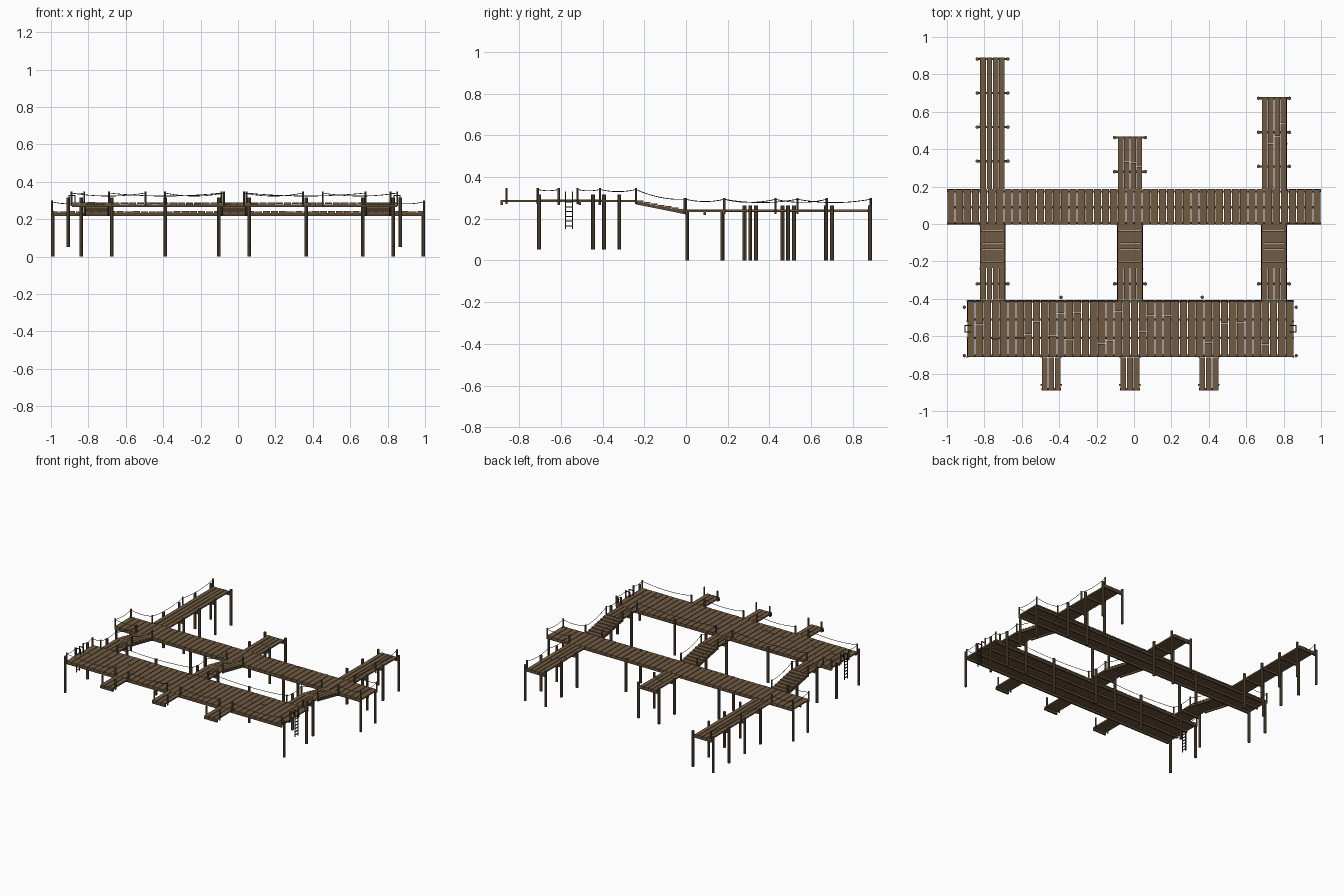
import bpy, bmesh, math, random
from mathutils import Matrix, Vector

if "Cube" in bpy.data.objects:
    bpy.data.objects.remove(bpy.data.objects["Cube"])

random.seed(4)

def material(name, col):
    m = bpy.data.materials.new(name)
    m.diffuse_color = (*col, 1)
    m.use_nodes = True
    m.node_tree.nodes["Principled BSDF"].inputs["Base Color"].default_value = m.diffuse_color
    return m

PLANK = material("weathered plank brown", (0.165, 0.105, 0.055))
BEAM = material("beam brown", (0.105, 0.068, 0.036))
POST = material("post brown", (0.125, 0.085, 0.045))
ROPE = material("rope and iron dark", (0.035, 0.030, 0.025))

LOW, HIGH = 0.243, 0.29      # deck surface heights
T = 0.010                    # plank thickness
RAMPS = [(-0.822, -0.69), (-0.088, 0.045), (0.682, 0.815)]
STUBS = [(-0.495, -0.39), (-0.075, 0.032), (0.347, 0.453)]
FINGER_ENDS = [0.89, 0.47, 0.68]

def box(bm, x0, x1, y0, y1, z0, z1):
    m = Matrix.Translation(((x0 + x1) / 2, (y0 + y1) / 2, (z0 + z1) / 2))
    bmesh.ops.create_cube(bm, size=1, matrix=m @ Matrix.Diagonal((x1 - x0, y1 - y0, z1 - z0, 1)))

def post(bm, x, y, z0, z1, r, sides=8):
    bmesh.ops.create_cone(bm, cap_ends=True, segments=sides, radius1=r, radius2=r, depth=z1 - z0,
                          matrix=Matrix.Translation((x, y, (z0 + z1) / 2)))

def finish(bm, name, mat):
    me = bpy.data.meshes.new(name)
    bm.to_mesh(me)
    bm.free()
    me.materials.append(mat)
    ob = bpy.data.objects.new(name, me)
    bpy.context.collection.objects.link(ob)
    return ob

def planks(name, x0, x1, y0, y1, top, count, split=True):
    """Deck of boards running along y, some with a staggered butt joint."""
    bm = bmesh.new()
    w, g = (x1 - x0) / count, 0.0022
    for i in range(count):
        a, b = x0 + i * w + g, x0 + (i + 1) * w - g
        cuts = [y0, y1]
        if split and random.random() < 0.7:
            cuts.insert(1, y0 + (y1 - y0) * random.uniform(0.2, 0.8))
        for c, d in zip(cuts, cuts[1:]):
            e = random.uniform(-0.0008, 0.0008)
            box(bm, a, b, c + 0.001, d - 0.001, top - T + e, top + e)
    return finish(bm, name, PLANK)

# Decks
planks("lower_walkway_planks", -1, 1, -0.003, 0.187, LOW, 46, False)
planks("upper_deck_planks", -0.893, 0.855, -0.713, -0.405, HIGH, 40)
for i, ((a, b), end) in enumerate(zip(RAMPS, FINGER_ENDS)):
    planks(f"finger_pier_planks_{i}", a, b, 0.187, end, LOW, 4)
    planks(f"upper_landing_planks_{i}", a, b, -0.405, -0.235, HIGH, 4, False)
for i, (a, b) in enumerate(STUBS):
    planks(f"front_stub_planks_{i}", a, b, -0.89, -0.713, HIGH, 3, False)

# Stepped ramps
def ramp_z(y):
    return HIGH + (LOW - HIGH) * (y + 0.235) / 0.232

bm, sb = bmesh.new(), bmesh.new()
N, STEP = 7, 0.232 / 7
for a, b in RAMPS:
    for k in range(N):
        y = -0.235 + k * STEP
        z = ramp_z(y + STEP * 0.5)
        box(bm, a, b, y + 0.001, y + STEP - 0.001, z - 0.008, z)
    for x in (a + 0.004, b - 0.004):
        slab = bmesh.ops.create_cube(sb, size=1)["verts"]
        for v in slab:
            y = -0.24 if v.co.y < 0 else 0.0
            v.co = (x + v.co.x * 0.008, y, ramp_z(y) - (0.008 if v.co.z > 0 else 0.022))
finish(bm, "ramp_treads", PLANK)
finish(sb, "ramp_stringers", BEAM)

# Piles: lower ones stand on the ground, upper ones hang from 0.05
low, high, beams = bmesh.new(), bmesh.new(), bmesh.new()
for (a, b), end in zip(RAMPS, FINGER_ENDS):
    y = end - 0.008
    while y > 0.2:
        for x in (a - 0.016, b + 0.016):
            post(low, x, y, 0, 0.262, 0.0095)
        box(beams, a - 0.016, b + 0.016, y - 0.006, y + 0.006, LOW - 0.025, LOW - T)
        y -= 0.182
    for x in (a - 0.016, b + 0.016):
        post(high, x, -0.32, 0.052, 0.316, 0.0095)
    box(beams, a - 0.016, b + 0.016, -0.326, -0.314, HIGH - 0.025, HIGH - T)
for x in (-0.99, -0.39, 0.365, 0.99):
    for y in (0.006, 0.174):
        post(low, x, y, 0, LOW + 0.002, 0.0095)
for x in (-0.907, 0.867):
    for y in (-0.445, -0.704):
        post(high, x, y, 0.052, 0.316, 0.0095)
for x in (-0.39, 0.365):
    post(high, x, -0.392, 0.052, 0.316, 0.0095)
finish(low, "lower_piles", POST)
finish(high, "upper_piles", POST)

# Beams beneath the decks
for y in (0.006, 0.09, 0.174):
    box(beams, -0.995, 0.995, y - 0.006, y + 0.006, LOW - 0.025, LOW - T)
for y in (-0.704, -0.61, -0.51, -0.414):
    box(beams, -0.888, 0.85, y - 0.006, y + 0.006, HIGH - 0.025, HIGH - T)
for a, b in STUBS:
    box(beams, a, b, -0.89, -0.877, HIGH - 0.025, HIGH - T)
finish(beams, "support_beams", BEAM)

# Rope rails: each run is a list of (x, y) on a deck, sagging between rail posts
rails, seen = bmesh.new(), set()
rope = bpy.data.curves.new("rail_ropes", "CURVE")
rope.dimensions = "3D"
rope.bevel_depth, rope.bevel_resolution = 0.0018, 0

def rail_post(x, y):
    base = HIGH if y < -0.2 else LOW
    key = (round(x, 3), round(y, 3))
    if key not in seen:
        seen.add(key)
        post(rails, x, y, base - 0.02, base + 0.057, 0.0055, 6)
    return Vector((x, y, base + 0.05))

def rope_run(*pts):
    tops = [rail_post(*p) for p in pts]
    for p, q in zip(tops, tops[1:]):
        sp = rope.splines.new("POLY")
        n = 10
        sp.points.add(n)
        sag = min(0.016, 0.06 * (q - p).length)
        for i in range(n + 1):
            t = i / n
            c = p.lerp(q, t)
            c.z -= sag * 4 * t * (1 - t)
            sp.points[i].co = (*c, 1)

XL, XR, YF, YB = -0.89, 0.852, -0.71, -0.412
FRONT = [XL] + [x for s in STUBS for x in s] + [XR]
for a, b in zip(FRONT[::2], FRONT[1::2]):
    rope_run((a, YF), (b, YF))
for a, b in STUBS:
    for x in (a, b):
        rail_post(x, -0.86)
for x in (XL, XR):                      # deck ends, open at the ladders
    rope_run((x, YF), (x, -0.61))
    rope_run((x, -0.52), (x, YB))
rope_run((XL, YB), (RAMPS[0][0], YB))
rope_run((RAMPS[0][1], YB), (RAMPS[1][0], YB))
rope_run((RAMPS[1][1], YB), (RAMPS[2][0], YB))
rope_run((RAMPS[2][1], YB), (XR, YB))
for a, b in RAMPS:                      # down both sides of each ramp
    for x in (a, b):
        rope_run((x, YB), (x, -0.24), (x, -0.006))
for s, x, end in ((-0.995, RAMPS[0][0], 0.885), (0.995, RAMPS[2][1], 0.675)):
    rope_run((x, 0.0), (s, 0.0), (s, 0.183), (x, 0.183), (x, (end + 0.183) / 2), (x, end))
finish(rails, "rail_posts", POST)
rope.materials.append(ROPE)
bpy.context.collection.objects.link(bpy.data.objects.new("rail_ropes", rope))

# Ladders hooked over both ends of the upper deck
bm = bmesh.new()
for edge, s in ((-0.895, -1), (0.857, 1)):
    xo, xi = edge + s * 0.009, edge - s * 0.024
    for y in (-0.577, -0.543):
        box(bm, xo - 0.0025, xo + 0.0025, y - 0.0025, y + 0.0025, 0.15, 0.33)
        box(bm, xi - 0.0025, xi + 0.0025, y - 0.0025, y + 0.0025, HIGH - T, 0.33)
        box(bm, min(xo, xi), max(xo, xi), y - 0.0025, y + 0.0025, 0.325, 0.33)
    for k in range(6):
        z = 0.165 + k * 0.023
        box(bm, xo - 0.0025, xo + 0.0025, -0.577, -0.543, z - 0.0025, z + 0.0025)
finish(bm, "ladders", ROPE)
